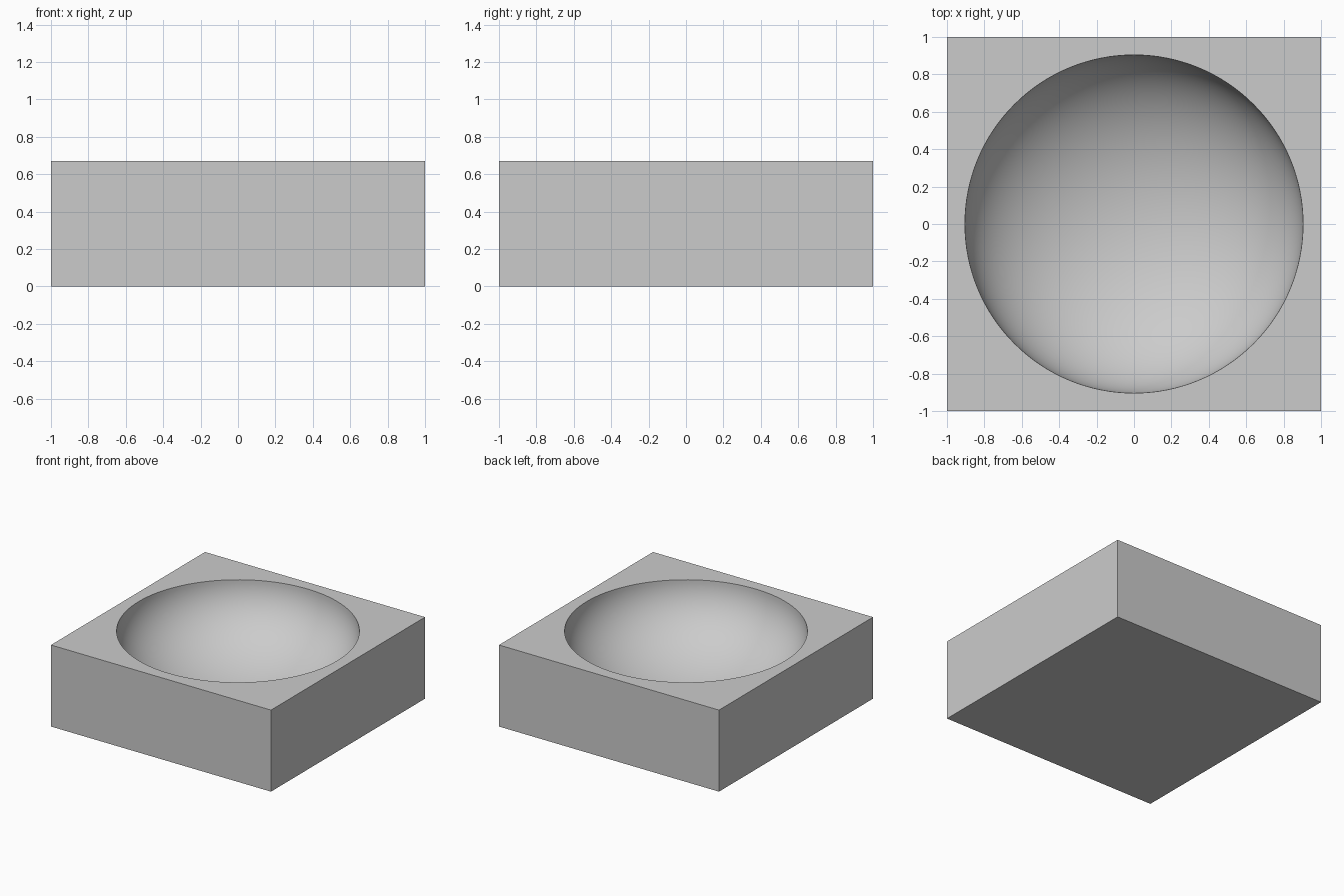
import bpy
import math

if "Cube" in bpy.data.objects:
    bpy.data.objects.remove(bpy.data.objects["Cube"])

HEIGHT = 0.67
BOWL_RADIUS = 0.904
BOWL_DEPTH = 0.57

# Square block
bpy.ops.mesh.primitive_cube_add(size=1, location=(0, 0, HEIGHT / 2))
block = bpy.context.object
block.name = "hollowed_block"
block.scale = (2, 2, HEIGHT)
bpy.ops.object.transform_apply(location=True, rotation=False, scale=True)

# Bowl cutter: half ellipsoid below the rim, stretched upward to clear the top
bpy.ops.mesh.primitive_uv_sphere_add(segments=128, ring_count=64, radius=1)
cutter = bpy.context.object
cutter.name = "bowl_cutter"
for v in cutter.data.vertices:
    lift = 0.3 if v.co.z > 0.001 else 0
    v.co = (v.co.x * BOWL_RADIUS, v.co.y * BOWL_RADIUS,
            v.co.z * BOWL_DEPTH + HEIGHT + lift)
cutter.hide_render = True

# Carve the bowl
carve = block.modifiers.new("bowl", 'BOOLEAN')
carve.operation = 'DIFFERENCE'
carve.solver = 'EXACT'
carve.object = cutter
bpy.ops.object.select_all(action='DESELECT')
bpy.context.view_layer.objects.active = block
block.select_set(True)
bpy.ops.object.modifier_apply(modifier=carve.name)
bpy.data.objects.remove(cutter, do_unlink=True)

# Smooth bowl, sharp rim and block edges
bpy.ops.object.shade_smooth_by_angle(angle=math.radians(30))
